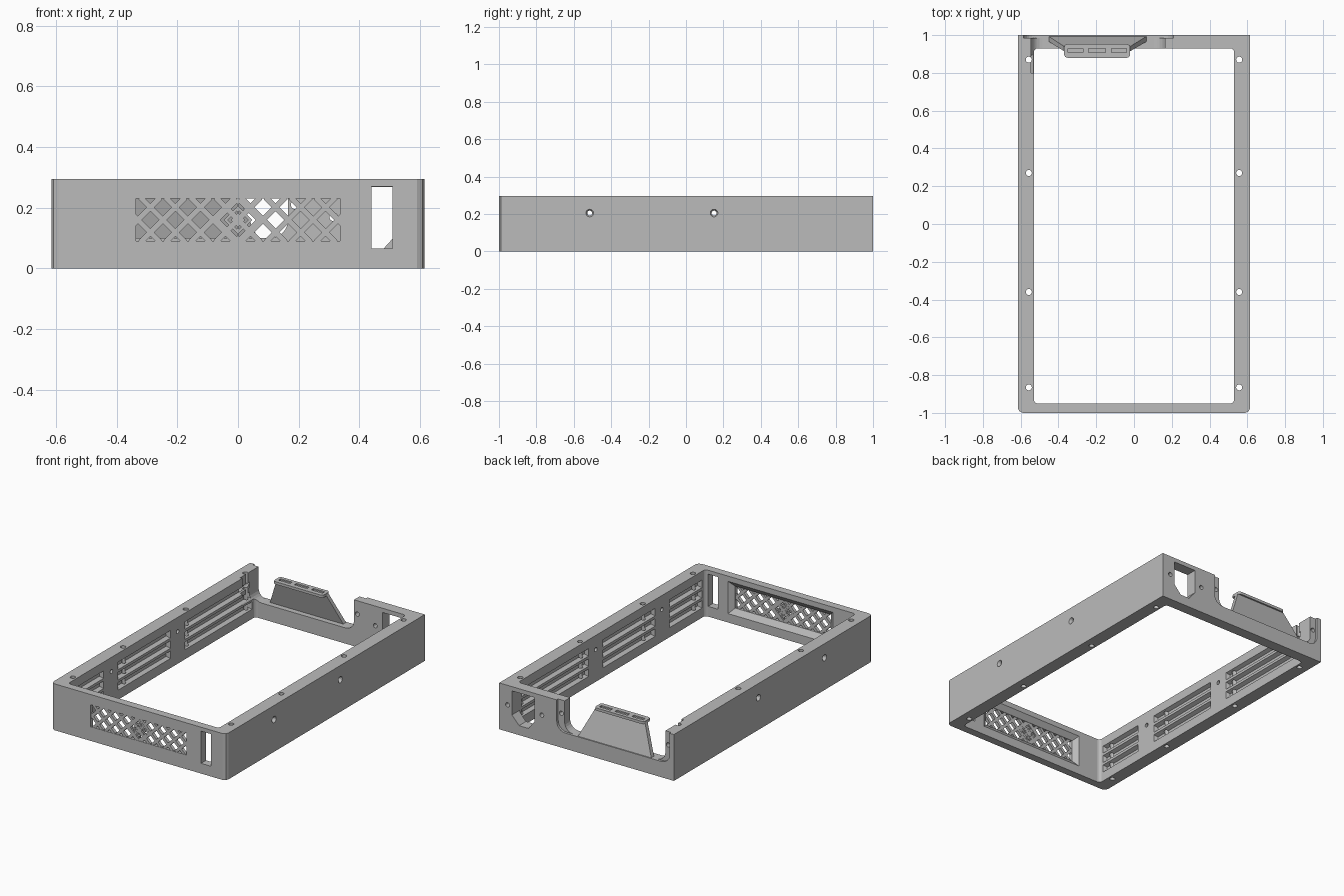
import bpy, bmesh, math

cube = bpy.data.objects.get("Cube")
if cube:
    bpy.data.objects.remove(cube)

mat = bpy.data.materials.new("plain_grey")
mat.use_nodes = True
GREY = (0.5, 0.5, 0.5, 1)
mat.diffuse_color = GREY
mat.node_tree.nodes["Principled BSDF"].inputs["Base Color"].default_value = GREY

H = 0.295          # frame height
W = 0.615          # half width
MID = 0.16         # vent centre height


def rect(u0, u1, v0, v1):
    return [(u0, v0), (u1, v0), (u1, v1), (u0, v1)]


def circle(u, v, r, n=20):
    return [(u + r * math.cos(math.tau * i / n), v + r * math.sin(math.tau * i / n)) for i in range(n)]


def rounded(u0, u1, v0, v1, r, n=4):
    corners = [(u1 - r, v1 - r), (u0 + r, v1 - r), (u0 + r, v0 + r), (u1 - r, v0 + r)]
    return [(u + r * math.cos(math.pi / 2 * (q + i / n)), v + r * math.sin(math.pi / 2 * (q + i / n)))
            for q, (u, v) in enumerate(corners) for i in range(n + 1)]


def place(axis, p, d):
    return {"x": (d, p[0], p[1]), "y": (p[0], d, p[1]), "z": (p[0], p[1], d)}[axis]


def loft(bm, axis, p1, d1, d2, p2=None):
    """Closed solid between two matching outlines."""
    a = [bm.verts.new(place(axis, p, d1)) for p in p1]
    b = [bm.verts.new(place(axis, p, d2)) for p in (p2 or p1)]
    bm.faces.new(a)
    bm.faces.new(b[::-1])
    n = len(a)
    for i in range(n):
        bm.faces.new((a[i], b[i], b[(i + 1) % n], a[(i + 1) % n]))


def make(name, bm):
    bmesh.ops.recalc_face_normals(bm, faces=bm.faces)
    me = bpy.data.meshes.new(name)
    bm.to_mesh(me)
    bm.free()
    me.materials.append(mat)
    ob = bpy.data.objects.new(name, me)
    bpy.context.scene.collection.objects.link(ob)
    return ob


def solid(name, *args):
    bm = bmesh.new()
    loft(bm, *args)
    return make(name, bm)


def cut(target, *shapes):
    """Subtract a set of disjoint lofts and drop the cutter."""
    bm = bmesh.new()
    for s in shapes:
        loft(bm, *s)
    tool = make("cutter", bm)
    tool.hide_render = True
    mod = target.modifiers.new("cut", "BOOLEAN")
    mod.operation, mod.solver, mod.object = "DIFFERENCE", "EXACT", tool
    bpy.context.view_layer.update()
    deps = bpy.context.evaluated_depsgraph_get()
    me = bpy.data.meshes.new_from_object(target.evaluated_get(deps))
    target.modifiers.clear()
    target.data = me
    bpy.data.objects.remove(tool)


# Frame body with eased front corners
outline = [(-W, 1), (-W, -0.975), (-W + 0.007, -0.99), (-W + 0.025, -1)]
outline += [(-x, y) for x, y in reversed(outline)]
frame = solid("frame", "z", outline, 0, H)
cut(frame, ("z", rounded(-0.53, 0.53, -0.95, 0.93, 0.02), -0.1, 0.4))

# Grooved inner faces of the long walls
grooves = []
for s in (-1, 1):
    for y0, y1 in ((-0.92, -0.59), (-0.45, 0.08), (0.22, 0.9)):
        for z in (0.085, 0.15, 0.215):
            grooves.append(("x", rect(y0, y1, z - 0.028, z + 0.028), s * 0.52, s * 0.555,
                            rect(y0 + 0.01, y1 - 0.01, z - 0.014, z + 0.014)))
cut(frame, *grooves)

# Vertical screw holes and countersunk side holes
cut(frame, *[("z", circle(s * 0.557, y, 0.016), -0.1, 0.4)
             for s in (-1, 1) for y in (-0.865, -0.36, 0.27, 0.87)])
sides = [(s, circle(y, 0.205, 0.013), circle(y, 0.205, 0.023)) for s in (-1, 1) for y in (-0.515, 0.15)]
cut(frame, *[("x", small, s * 0.5, s * 0.65) for s, small, big in sides])
cut(frame, *[("x", small, s * 0.6, s * 0.62, big) for s, small, big in sides])

# Front vent opening with flared back, and the tall front window
cut(frame, ("y", rect(-0.337, 0.337, 0.09, 0.23), -1.1, -0.9),
    ("y", rect(0.44, 0.51, 0.065, 0.27), -1.1, -0.9))
cut(frame, ("y", rect(-0.337, 0.337, 0.09, 0.23), -0.976, -0.945,
            rect(-0.375, 0.375, 0.05, 0.268)))

# Rear opening with rounded lower corners and a shallow outer rebate
cut(frame, ("y", rounded(-0.545, 0.165, 0.1, 0.6, 0.06, 6), 0.8, 1.1))
cut(frame, ("y", rounded(-0.585, 0.21, 0.1, 0.6, 0.06, 6), 0.985, 1.1))

# Rear window with chamfered lower corners, and rear screw holes
window = [(0.41, 0.06), (0.475, 0.06), (0.525, 0.115), (0.525, 0.268), (0.365, 0.268), (0.365, 0.115)]
cut(frame, ("y", window, 0.8, 1.1),
    *[("y", circle(x, z, 0.014), 0.8, 1.1)
      for x, z in ((0.556, 0.17), (0.315, 0.17), (0.188, 0.21), (-0.565, 0.21))])

# Diagonal vent lattice
bm = bmesh.new()
pitch, hw, lim = 0.0825, 0.0065, 0.342
for k in range(-5, 6):
    for s in (-1, 1):
        x0, x1 = max(k * pitch - 0.074, -lim), min(k * pitch + 0.074, lim)
        if x1 - x0 < 0.02:
            continue
        z0, z1 = (MID + s * (x - k * pitch) for x in (x0, x1))
        loft(bm, "y", [(x0 + s * hw, z0 - hw), (x1 + s * hw, z1 - hw),
                       (x1 - s * hw, z1 + hw), (x0 - s * hw, z0 + hw)], -0.998, -0.978)
make("vent_lattice", bm)


# Nested diamond rings at the vent centre
def diamond(r):
    return circle(0, MID, r, 4)


for i, (outer, inner) in enumerate(((0.073, 0.058), (0.047, 0.034), (0.024, 0.012))):
    ring = solid("vent_diamond_%d" % i, "y", diamond(outer), -0.999, -0.977)
    cut(ring, ("y", diamond(inner), -1.1, -0.9))
solid("vent_centre_bar", "y", rect(-0.004, 0.004, 0.085, 0.235), -0.997, -0.979)

# Leaning rear flap with a slotted lip
solid("rear_flap", "z", rect(-0.455, 0.07, 0.968, 0.996), 0.09, 0.28, rect(-0.37, -0.02, 0.915, 0.94))
lip = solid("rear_flap_lip", "z", rounded(-0.37, -0.02, 0.88, 0.952, 0.018), 0.274, 0.291)
cut(lip, ("z", rect(-0.35, -0.27, 0.908, 0.93), 0.283, 0.4),
    ("z", rect(-0.24, -0.15, 0.908, 0.93), 0.283, 0.4),
    ("z", rect(-0.12, -0.04, 0.908, 0.93), 0.283, 0.4))
